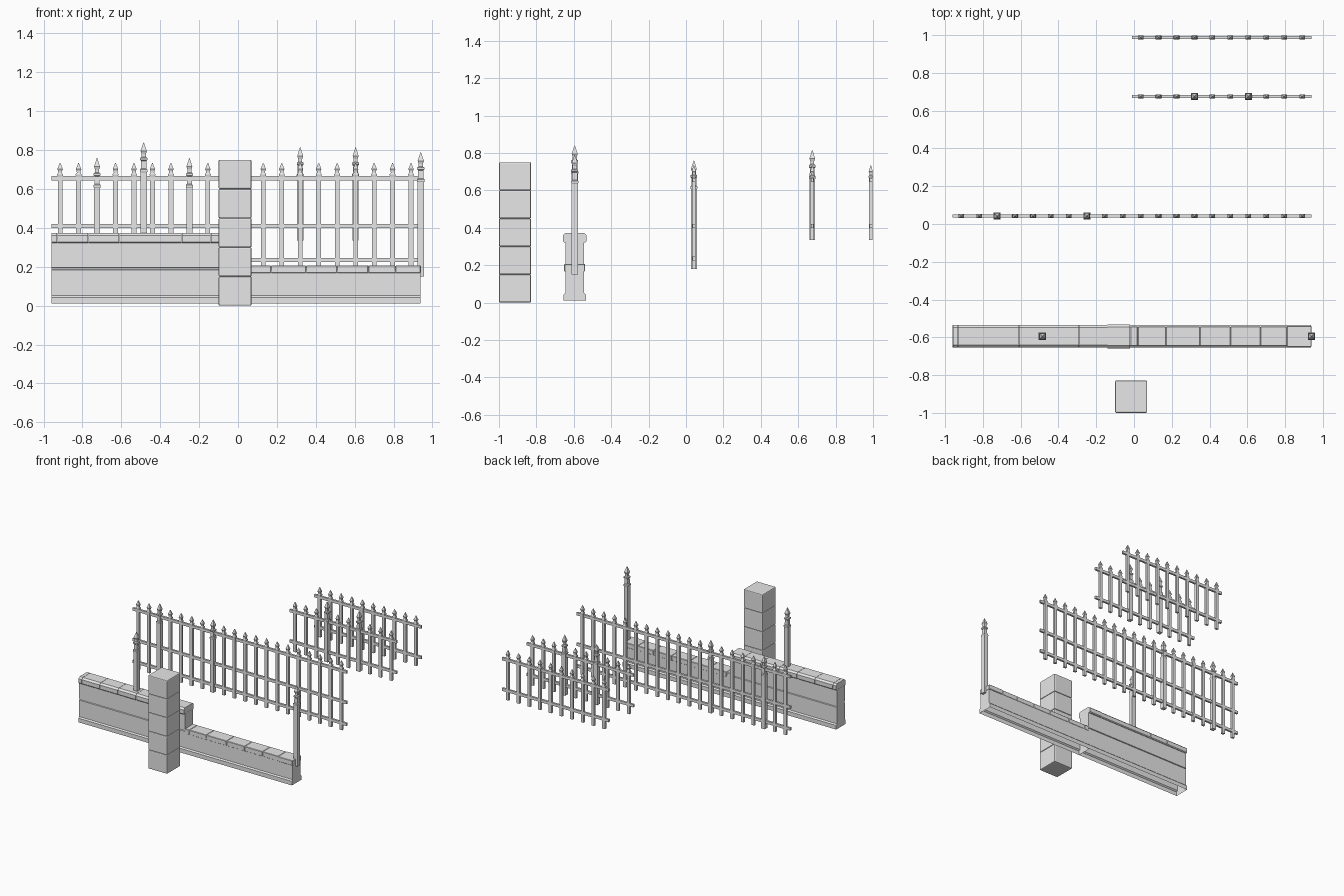
import bpy
import bmesh

cube = bpy.data.objects.get("Cube")
if cube:
    bpy.data.objects.remove(cube, do_unlink=True)

grey = bpy.data.materials.new("plain grey")
grey.use_nodes = True
grey.diffuse_color = (0.8, 0.8, 0.8, 1)
grey.node_tree.nodes["Principled BSDF"].inputs["Base Color"].default_value = (0.8, 0.8, 0.8, 1)


def finish(name, bm):
    bmesh.ops.recalc_face_normals(bm, faces=bm.faces)
    mesh = bpy.data.meshes.new(name)
    bm.to_mesh(mesh)
    bm.free()
    mesh.materials.append(grey)
    obj = bpy.data.objects.new(name, mesh)
    bpy.context.collection.objects.link(obj)
    return obj


def add_box(bm, x0, x1, y0, y1, z0, z1):
    """Axis-aligned box from its limits."""
    verts = bmesh.ops.create_cube(bm, size=1)["verts"]
    for v in verts:
        v.co.x = x1 if v.co.x > 0 else x0
        v.co.y = y1 if v.co.y > 0 else y0
        v.co.z = z1 if v.co.z > 0 else z0


def add_bar(bm, x, y, rings):
    """Upright square bar lofted through rings of (height, half width, half depth)."""
    loops = []
    for z, hx, hy in rings:
        loops.append([bm.verts.new((x + sx * hx, y + sy * hy, z))
                      for sx, sy in ((-1, -1), (1, -1), (1, 1), (-1, 1))])
    for low, high in zip(loops, loops[1:]):
        for i in range(4):
            j = (i + 1) % 4
            bm.faces.new((low[i], low[j], high[j], high[i]))
    bm.faces.new(loops[0][::-1])
    bm.faces.new(loops[-1])


def add_picket(bm, x, y, bottom, top):
    """Thin picket with a small spear head."""
    head = [(-0.07, 0.012, 0.009), (-0.065, 0.015, 0.011), (-0.058, 0.015, 0.011),
            (-0.052, 0.009, 0.008), (-0.042, 0.010, 0.008), (-0.033, 0.014, 0.011),
            (0, 0.001, 0.001)]
    add_bar(bm, x, y, [(bottom, 0.012, 0.009)] + [(top + d, a, b) for d, a, b in head])


def add_post(bm, x, y, bottom, top, r):
    """Stout post with stepped collars and a large spear head."""
    head = [(-0.155, 1), (-0.15, 1.15), (-0.14, 1.15), (-0.135, 0.85), (-0.095, 0.8),
            (-0.09, 1.1), (-0.08, 1.1), (-0.075, 0.65), (-0.06, 0.65),
            (-0.045, 0.95), (0, 0.06)]
    add_bar(bm, x, y, [(bottom, r, r)] + [(top + d, k * r, k * r) for d, k in head])


def fence(name, y, start, count, bottom, rails, posts, post_top, post_r):
    """Row of pickets on rails; the listed positions carry posts instead."""
    bm = bmesh.new()
    step = 0.095
    for i in range(count):
        x = start + step * i
        if i in posts:
            add_post(bm, x, y, bottom, post_top, post_r)
        else:
            add_picket(bm, x, y, bottom, 0.735)
    for z in rails:
        add_box(bm, start - 0.045, start + step * (count - 1) + 0.05,
                y - 0.008, y + 0.008, z - 0.011, z + 0.011)
    return finish(name, bm)


def wall(name, x0, x1, y, half_profile):
    """Hollow wall, open underneath, from a half section of (half depth, height)."""
    bm = bmesh.new()
    section = [(-h, z) for h, z in half_profile] + [(h, z) for h, z in reversed(half_profile)]
    ends = [[bm.verts.new((x, y + h, z)) for h, z in section] for x in (x0, x1)]
    for i in range(len(section) - 1):
        bm.faces.new((ends[0][i], ends[0][i + 1], ends[1][i + 1], ends[1][i]))
    for end in ends:
        bm.faces.new(end)
    return finish(name, bm)


def bevel(obj, width, segments=1):
    mod = obj.modifiers.new("soft edges", "BEVEL")
    mod.width = width
    mod.segments = segments


WALL_Y = -0.595

# Pillar of stacked blocks
for i in range(5):
    bm = bmesh.new()
    add_box(bm, -0.1, 0.07, -1.0, -0.828, i * 0.15, (i + 1) * 0.15)
    bevel(finish(f"pillar_block_{i + 1}", bm), 0.007, 2)

# Tall wall with plinth and a recessed middle course
wall("tall_wall", -0.96, -0.02, WALL_Y,
     [(0.06, 0.01), (0.06, 0.043), (0.05, 0.052), (0.05, 0.184), (0.044, 0.187),
      (0.044, 0.194), (0.05, 0.197), (0.05, 0.325)])

# Tall wall coping stones with sloped shoulders
cuts = [-0.96, -0.93, -0.77, -0.61, -0.45, -0.29, -0.14, -0.02]
for i, (a, b) in enumerate(zip(cuts, cuts[1:])):
    h = 0.063 if i == len(cuts) - 2 else 0.06
    bm = bmesh.new()
    add_bar(bm, (a + b) / 2, WALL_Y,
            [(z, (b - a) / 2 - 0.001, d)
             for z, d in ((0.322, h - 0.006), (0.328, h), (0.36, h), (0.373, h - 0.014))])
    finish(f"tall_wall_coping_{i + 1}", bm)

# Low wall with plinth
wall("low_wall", -0.02, 0.938, WALL_Y,
     [(0.06, 0.01), (0.06, 0.043), (0.05, 0.052), (0.05, 0.18)])

# Low wall coping stones, the end one overhanging
cuts = [-0.02, 0.02, 0.17, 0.35, 0.51, 0.67, 0.81, 0.94]
for i, (a, b) in enumerate(zip(cuts, cuts[1:])):
    h = 0.056 if i == len(cuts) - 2 else 0.0515
    bm = bmesh.new()
    add_box(bm, a, b, WALL_Y - h, WALL_Y + h, 0.167, 0.206)
    bevel(finish(f"low_wall_coping_{i + 1}", bm), 0.003)

# Posts standing on the walls
for name, x, top in (("tall_wall_post", -0.485, 0.84), ("low_wall_post", 0.94, 0.79)):
    bm = bmesh.new()
    add_post(bm, x, WALL_Y, 0.15, top, 0.017)
    finish(name, bm)

# Three separate railing panels
fence("long_fence", 0.042, -0.915, 20, 0.18, (0.235, 0.41, 0.655), (2, 7), 0.76, 0.016)
fence("short_fence_with_posts", 0.675, 0.035, 10, 0.335, (0.41, 0.655), (3, 6), 0.815, 0.016)
fence("short_fence", 0.988, 0.035, 10, 0.335, (0.41, 0.655), (), 0.735, 0.016)
